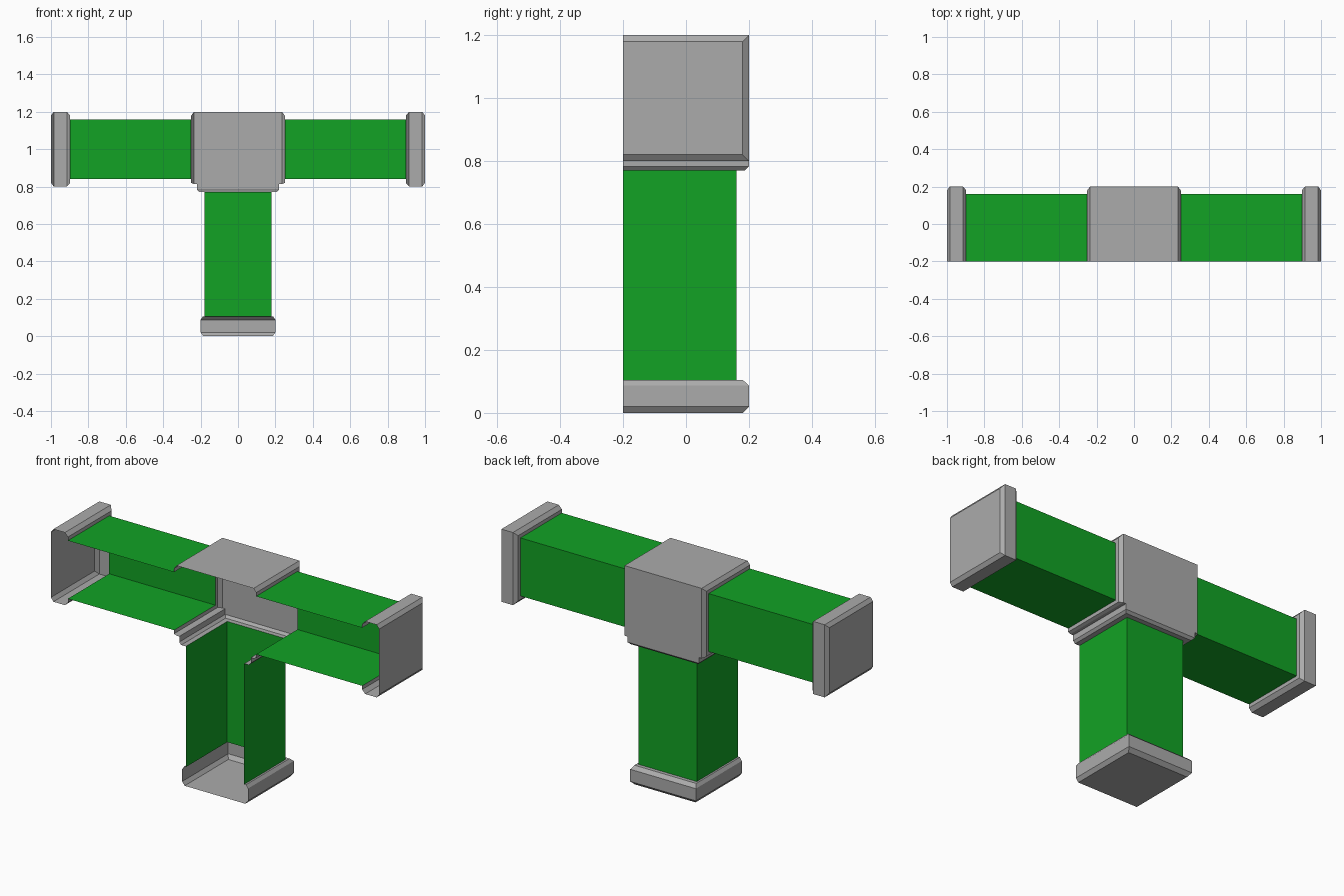
import bpy, bmesh

if "Cube" in bpy.data.objects:
    bpy.data.objects.remove(bpy.data.objects["Cube"])

FRONT = -0.2


def material(name, colour):
    mat = bpy.data.materials.new(name)
    mat.diffuse_color = (*colour, 1)
    mat.use_nodes = True
    mat.node_tree.nodes["Principled BSDF"].inputs["Base Color"].default_value = mat.diffuse_color
    return mat


green = material("green_pipe", (0.006, 0.364, 0.018))
grey = material("grey_fitting", (0.41, 0.41, 0.41))


def channel(name, stations, axis, sign=1, centre=0.0, close_end=False, skip=(), mat=grey):
    """Loft an open-fronted U section along x or z.
    Stations are (position, half width, back depth[, lower half width])."""
    bm = bmesh.new()
    rows = []
    for t, h, back, *low in stations:
        lo = low[0] if low else h
        row = []
        for y, w in ((FRONT, -lo), (back, -lo), (back, h), (FRONT, h)):
            co = (sign * t, y, centre + w) if axis == "x" else (w, y, t)
            row.append(bm.verts.new(co))
        rows.append(row)
    for i in range(len(rows) - 1):
        a, b = rows[i], rows[i + 1]
        for j in range(3):
            if (i, j) not in skip:
                bm.faces.new((a[j], a[j + 1], b[j + 1], b[j]))
    if close_end:
        bm.faces.new(rows[-1])
    # Orient the shell outward, judged by its back panels
    bmesh.ops.recalc_face_normals(bm, faces=bm.faces[:])
    bm.normal_update()
    if sum(f.normal.y * f.calc_area() for f in bm.faces) < 0:
        bmesh.ops.reverse_faces(bm, faces=bm.faces[:])
    me = bpy.data.meshes.new(name)
    bm.to_mesh(me)
    bm.free()
    me.materials.append(mat)
    ob = bpy.data.objects.new(name, me)
    bpy.context.collection.objects.link(ob)
    return ob


# Horizontal arms with bevelled end caps
for side, s in (("left", -1), ("right", 1)):
    channel(side + "_pipe", [(0.25, 0.16, 0.16), (0.897, 0.16, 0.16)],
            "x", s, 1.0, mat=green)
    channel(side + "_end_cap",
            [(0.897, 0.16, 0.16), (0.897, 0.18, 0.18), (0.915, 0.2, 0.2),
             (0.985, 0.2, 0.2), (1.0, 0.18, 0.18)],
            "x", s, 1.0, close_end=True)

# Vertical pipe and its closed foot
channel("lower_pipe", [(0.105, 0.178, 0.16), (0.77, 0.178, 0.16)], "z", mat=green)
channel("bottom_cap",
        [(0.105, 0.178, 0.16), (0.105, 0.188, 0.18), (0.087, 0.2, 0.2),
         (0.02, 0.2, 0.2), (0.0, 0.185, 0.18)],
        "z", close_end=True)

# Central junction, with the floor left open above the lower pipe
half = [(0.218, 0.2, 0.2, 0.186), (0.235, 0.2, 0.2, 0.186),
        (0.25, 0.18, 0.18), (0.25, 0.16, 0.16)]
channel("junction_block", [(-t, *rest) for t, *rest in reversed(half)] + half,
        "x", 1, 1.0, skip={(3, 0)})
channel("junction_collar",
        [(0.814, 0.218, 0.2), (0.783, 0.218, 0.2), (0.77, 0.206, 0.187), (0.77, 0.178, 0.16)],
        "z")
